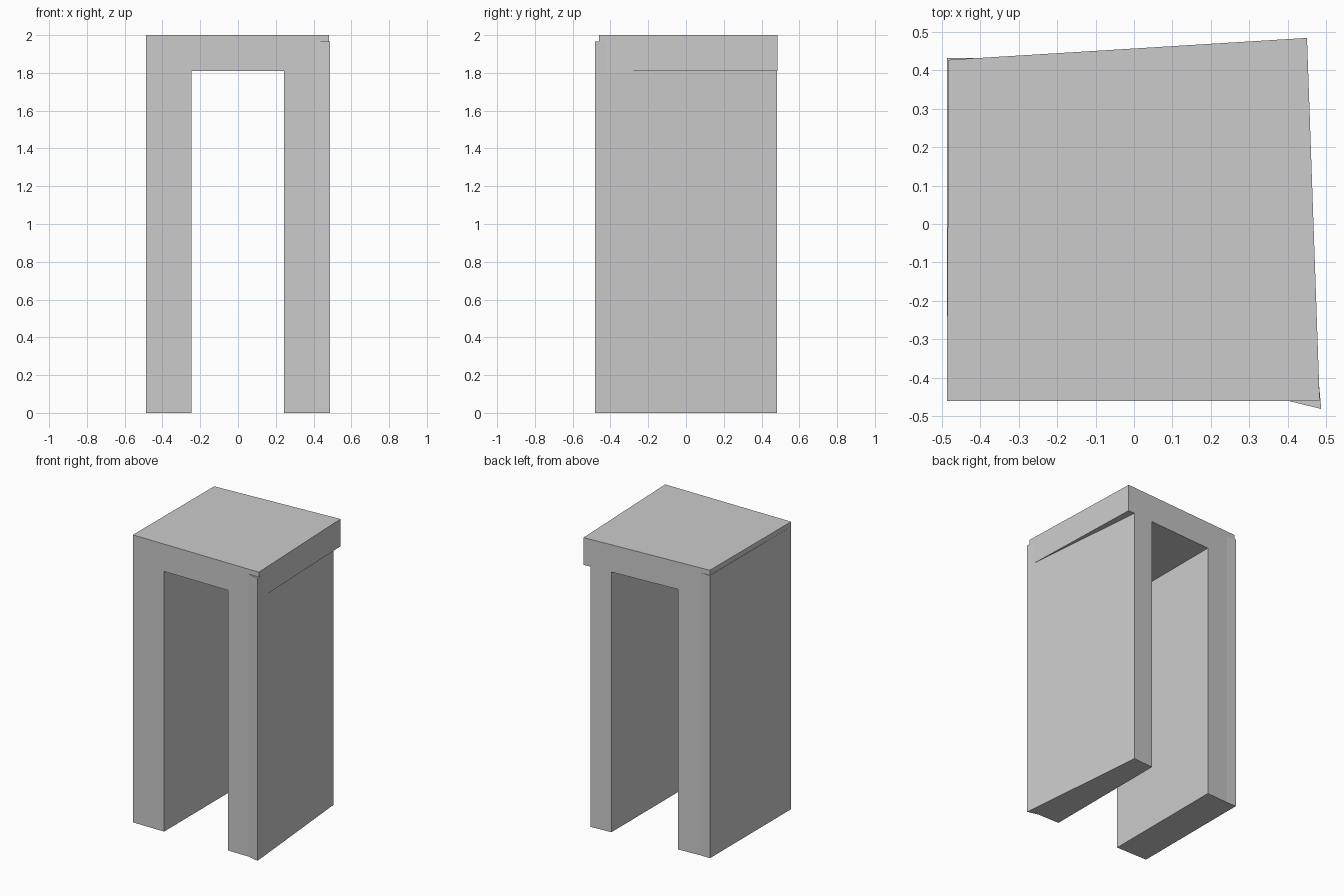
import bpy, bmesh

if "Cube" in bpy.data.objects:
    bpy.data.objects.remove(bpy.data.objects["Cube"])


def prism(name, outline, z0, z1):
    """Extrude a plan outline (x, y) from z0 to z1."""
    bm = bmesh.new()
    base = bm.faces.new([bm.verts.new((x, y, z0)) for x, y in outline])
    top = bmesh.ops.extrude_face_region(bm, geom=[base])["geom"]
    verts = [v for v in top if isinstance(v, bmesh.types.BMVert)]
    bmesh.ops.translate(bm, verts=verts, vec=(0, 0, z1 - z0))
    bmesh.ops.recalc_face_normals(bm, faces=bm.faces)
    mesh = bpy.data.meshes.new(name)
    bm.to_mesh(mesh)
    bm.free()
    obj = bpy.data.objects.new(name, mesh)
    bpy.context.collection.objects.link(obj)
    return obj


FRONT = -0.461
SLAB_BL, SLAB_BR = (-0.482, 0.427), (0.45, 0.484)


def back_y(x):
    """Height of the slab's slanted back edge at x."""
    t = (x - SLAB_BL[0]) / (SLAB_BR[0] - SLAB_BL[0])
    return SLAB_BL[1] + t * (SLAB_BR[1] - SLAB_BL[1])


LEG_TOP = 1.966

# Crooked top slab
prism("top_slab", [(-0.487, FRONT), (0.483, FRONT), SLAB_BR, SLAB_BL], 1.81, 2.0)

# Left leg, its back outer corner pokes slightly past the slab
prism("left_leg", [(-0.487, FRONT), (-0.246, FRONT), (-0.246, back_y(-0.246)),
                   (-0.415, back_y(-0.415)), (-0.487, 0.432)], 0, LEG_TOP)

# Right leg, flared at the front corner and set in at the back
prism("right_leg", [(0.244, FRONT), (0.405, FRONT), (0.487, -0.481),
                    (0.40, back_y(0.40)), (0.244, back_y(0.244))], 0, LEG_TOP)
